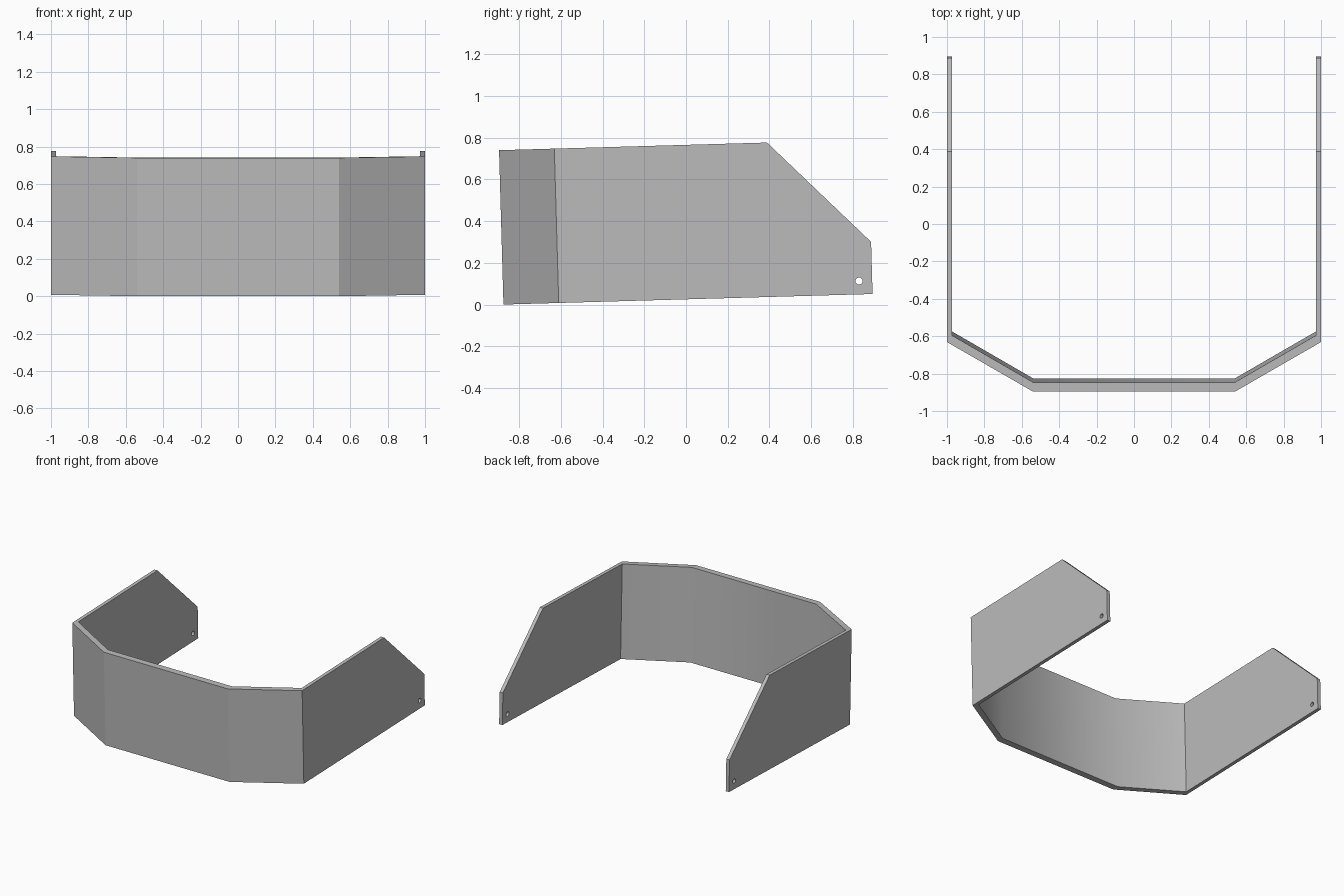
import bpy, bmesh, math
from mathutils import Vector

if "Cube" in bpy.data.objects:
    bpy.data.objects.remove(bpy.data.objects["Cube"])

HEIGHT, LENGTH, TILT = 0.74, 1.77, 0.0285

grey = bpy.data.materials.new("plain grey")
grey.use_nodes = True
colour = (0.5, 0.5, 0.5, 1)
grey.diffuse_color = colour
grey.node_tree.nodes["Principled BSDF"].inputs["Base Color"].default_value = colour

# Plan of the bent band: outer line then inner line, mirrored in x
outer = [(0.54, 0), (1, 0.265), (1, LENGTH)]
inner = [(0.972, LENGTH), (0.972, 0.30), (0.54, 0.05)]
half = outer + inner
plan = half + [(-x, y) for x, y in reversed(half)]

# Raise the plan into a wall
bm = bmesh.new()
base = bm.faces.new([bm.verts.new((x, y, 0)) for x, y in plan])
raised = bmesh.ops.extrude_face_region(bm, geom=[base])
bmesh.ops.translate(bm, vec=(0, 0, HEIGHT),
                    verts=[g for g in raised["geom"] if isinstance(g, bmesh.types.BMVert)])

# Slope off the upper rear corners of both sides
top, end = Vector((0, 1.285, HEIGHT)), Vector((0, LENGTH, 0.25))
slope = end - top
cut = bmesh.ops.bisect_plane(bm, geom=bm.verts[:] + bm.edges[:] + bm.faces[:],
                             plane_co=top, plane_no=(0, -slope.z, slope.y), clear_outer=True)
bmesh.ops.holes_fill(bm, edges=[e for e in bm.edges if e.is_boundary], sides=0)
bmesh.ops.recalc_face_normals(bm, faces=bm.faces[:])

# The inner front faces blend softly, everything else is flat
for f in bm.faces:
    f.smooth = f.normal.y > 0.5 and abs(f.normal.z) < 0.1 and f.calc_center_median().y < 0.4
for e in bm.edges:
    e.smooth = all(f.smooth for f in e.link_faces)

mesh = bpy.data.meshes.new("bent_guard")
bm.to_mesh(mesh)
bm.free()
mesh.materials.append(grey)
guard = bpy.data.objects.new("bent_guard", mesh)
bpy.context.collection.objects.link(guard)

# Pin hole through both rear ends
bpy.ops.mesh.primitive_cylinder_add(vertices=24, radius=0.017, depth=3,
                                    location=(0, 1.707, 0.064), rotation=(0, math.pi / 2, 0))
pin = bpy.context.object
pin.name = "pin_hole_cutter"
pin.hide_render = True
pin.data.materials.append(grey)
hole = guard.modifiers.new("pin_hole", "BOOLEAN")
hole.operation, hole.object, hole.solver = "DIFFERENCE", pin, "EXACT"
bpy.context.view_layer.objects.active = guard
bpy.ops.object.modifier_apply(modifier=hole.name)
bpy.data.objects.remove(pin)

# Lean the whole guard slightly, with the rear raised
guard.rotation_euler.x = TILT
guard.location.y = -0.875
